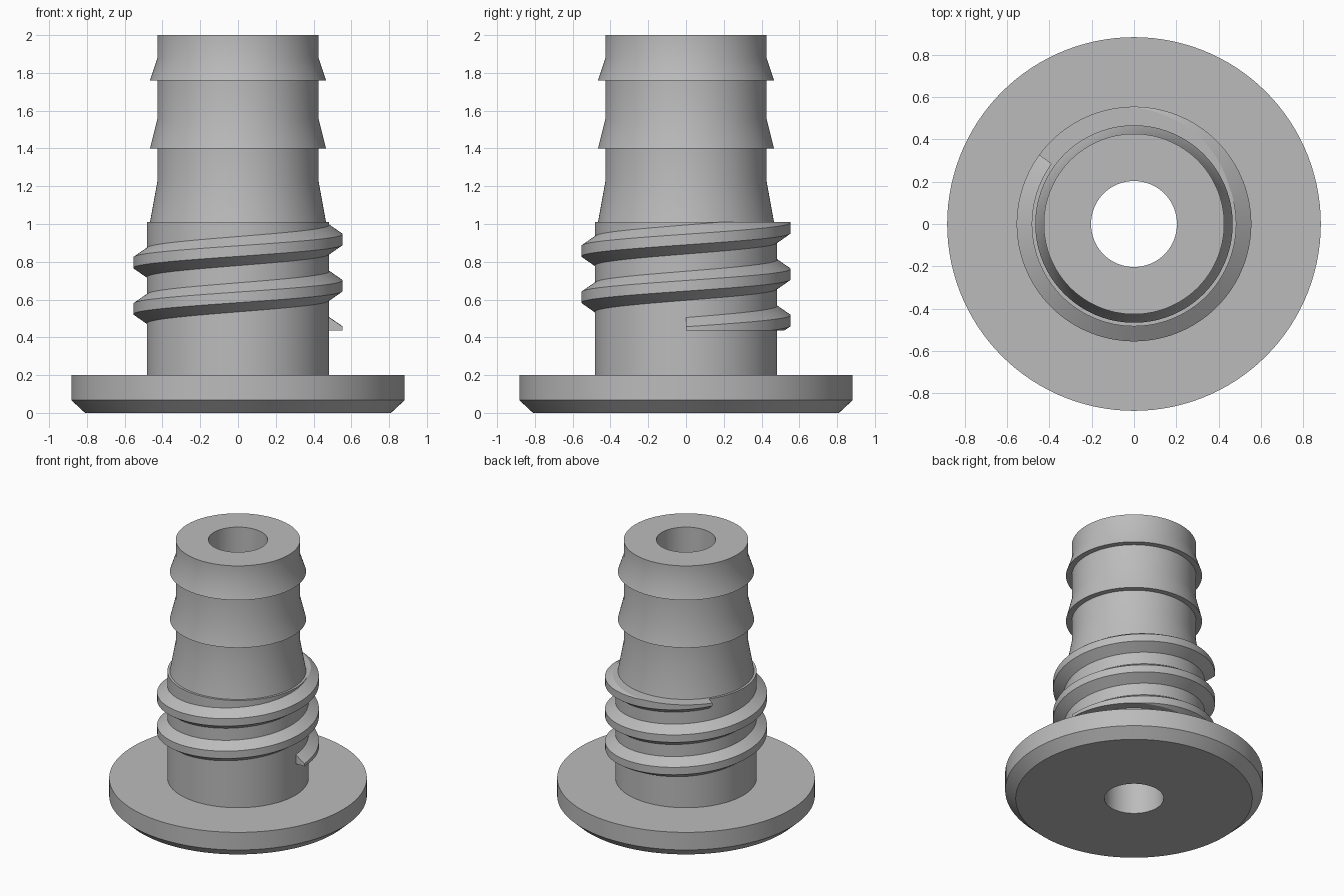
import bpy, bmesh
from math import cos, sin, tau, radians
from mathutils import Vector

SEGMENTS = 120
BORE = 0.203
CHAMFER = 0.81
NECK, NECK_TOP = 0.483, 1.01
HOSE, BARB = 0.426, 0.466
PITCH = 0.245

cube = bpy.data.objects.get("Cube")
if cube:
    bpy.data.objects.remove(cube, do_unlink=True)

grey = bpy.data.materials.new("plain_grey")
grey.use_nodes = True
COLOUR = (0.5, 0.5, 0.5, 1)
grey.diffuse_color = COLOUR
grey.node_tree.nodes["Principled BSDF"].inputs["Base Color"].default_value = COLOUR


def finish(bm, name):
    """Turn a bmesh into a smooth object with sharp edges kept."""
    bmesh.ops.recalc_face_normals(bm, faces=bm.faces)
    mesh = bpy.data.meshes.new(name)
    bm.to_mesh(mesh)
    bm.free()
    mesh.materials.append(grey)
    obj = bpy.data.objects.new(name, mesh)
    bpy.context.collection.objects.link(obj)
    bpy.ops.object.select_all(action="DESELECT")
    obj.select_set(True)
    bpy.context.view_layer.objects.active = obj
    bpy.ops.object.shade_smooth_by_angle(angle=radians(30))
    return obj


def lathe(name, profile):
    """Revolve a closed (radius, height) profile about z."""
    bm = bmesh.new()
    verts = [bm.verts.new((r, 0, z)) for r, z in profile]
    edges = [bm.edges.new((a, b)) for a, b in zip(verts, verts[1:] + verts[:1])]
    bmesh.ops.spin(bm, geom=verts + edges, axis=(0, 0, 1), cent=(0, 0, 0),
                   angle=tau, steps=SEGMENTS, use_merge=True)
    bmesh.ops.remove_doubles(bm, verts=bm.verts, dist=0.0001)
    return finish(bm, name)


# Fitting body: flange, neck and hose tail with three barbs, around a bore
profile = [(BORE, 0), (CHAMFER, 0), (0.882, 0.067), (0.882, 0.2),
           (NECK, 0.2), (NECK, NECK_TOP)]
for bottom, top in ((NECK_TOP, 1.23), (1.4, 1.56), (1.76, 1.88)):
    if bottom > NECK_TOP:
        profile.append((HOSE, bottom))
    profile += [(BARB, bottom), (HOSE, top)]
profile += [(HOSE, 2), (BORE, 2)]
lathe("fitting_body", profile)

# Screw thread: a tapered section swept up a helix of 2.4 turns
section = [(0.46, -0.077), (NECK, -0.077), (0.554, -0.028),
           (0.554, 0.028), (NECK, 0.077), (0.46, 0.077)]
bm = bmesh.new()
rings = []
for i in range(int(2.4 * SEGMENTS) + 1):
    turn = i / SEGMENTS
    a, z = turn * tau, 0.428 + PITCH * turn
    rings.append([bm.verts.new((r * cos(a), r * sin(a), z + h)) for r, h in section])
for low, high in zip(rings, rings[1:]):
    for k in range(len(section)):
        bm.faces.new((low[k - 1], low[k], high[k], high[k - 1]))
bm.faces.new(rings[0])
bm.faces.new(rings[-1][::-1])
bmesh.ops.recalc_face_normals(bm, faces=bm.faces)

# Trim the thread flat at its first turn and at the neck top
for height, direction in ((0.436, -1), (NECK_TOP, 1)):
    cut = bmesh.ops.bisect_plane(
        bm, geom=bm.verts[:] + bm.edges[:] + bm.faces[:], dist=0.00001,
        plane_co=Vector((0, 0, height)), plane_no=Vector((0, 0, direction)),
        clear_outer=True)
    rim = [e for e in cut["geom_cut"] if isinstance(e, bmesh.types.BMEdge)]
    bmesh.ops.holes_fill(bm, edges=rim, sides=0)
finish(bm, "screw_thread")
